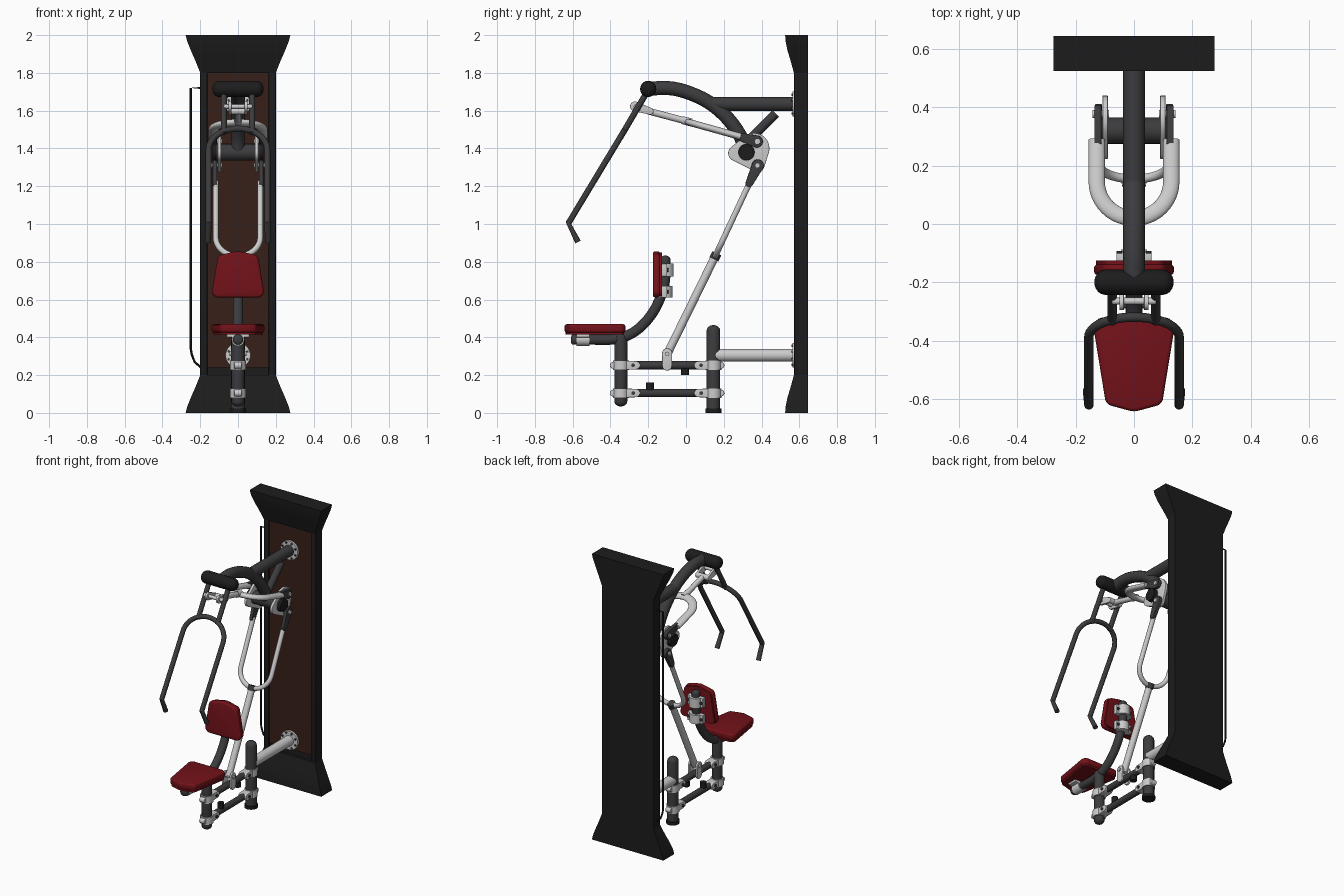
import bpy, bmesh, math
from mathutils import Vector
from mathutils.geometry import convex_hull_2d

if "Cube" in bpy.data.objects:
    bpy.data.objects.remove(bpy.data.objects["Cube"])


def material(name, r, g, b):
    m = bpy.data.materials.new(name)
    m.diffuse_color = (r, g, b, 1)
    m.use_nodes = True
    m.node_tree.nodes["Principled BSDF"].inputs["Base Color"].default_value = m.diffuse_color
    return m


LIGHT = material("light_grey", .62, .62, .62)
DARK = material("dark_grey", .045, .045, .048)
BLACK = material("black", .012, .012, .012)
RED = material("red", .17, .006, .01)
BROWN = material("brown", .04, .014, .009)


def finish(name, bm, mat):
    bmesh.ops.recalc_face_normals(bm, faces=bm.faces[:])
    me = bpy.data.meshes.new(name)
    bm.to_mesh(me)
    bm.free()
    me.materials.append(mat)
    ob = bpy.data.objects.new(name, me)
    bpy.context.collection.objects.link(ob)
    return ob


def loft(name, rings, mat, bevel=0):
    bm = bmesh.new()
    vs = [[bm.verts.new(p) for p in ring] for ring in rings]
    n = len(vs[0])
    for a, b in zip(vs, vs[1:]):
        for i in range(n):
            bm.faces.new((a[i], a[(i + 1) % n], b[(i + 1) % n], b[i]))
    bm.faces.new(vs[0][::-1])
    bm.faces.new(vs[-1])
    if bevel:
        bmesh.ops.recalc_face_normals(bm, faces=bm.faces[:])
        sharp = [e for e in bm.edges if e.calc_face_angle(0) > .7]
        bmesh.ops.bevel(bm, geom=sharp, offset=bevel, segments=3, affect='EDGES', profile=.5)
    return finish(name, bm, mat)


def tube(name, pts, r, mat, n=(1, 0, 0), rn=None, dome=(0, 0), seg=20):
    """Sweep an ellipse along a path; rn is the radius along n."""
    P = [Vector(p) for p in pts]
    T = [(P[min(i + 1, len(P) - 1)] - P[max(i - 1, 0)]).normalized() for i in range(len(P))]
    st = [(p, t, 1) for p, t in zip(P, T)]
    arc = [math.radians(a) for a in (20, 40, 60, 78)]
    if dome[0]:
        st = [(P[0] - T[0] * dome[0] * math.sin(a), T[0], math.cos(a)) for a in arc[::-1]] + st
    if dome[1]:
        st += [(P[-1] + T[-1] * dome[1] * math.sin(a), T[-1], math.cos(a)) for a in arc]
    n = Vector(n)
    if abs(T[0].dot(n)) > .95:
        n = Vector((0, 0, 1))
    rings = []
    for p, t, s in st:
        n = (n - t * n.dot(t)).normalized()
        b = t.cross(n)
        rings.append([p + s * (n * (rn or r) * math.cos(a) + b * r * math.sin(a))
                      for a in (2 * math.pi * k / seg for k in range(seg))])
    return loft(name, rings, mat)


def hull(name, circles, axis, a, b, mat, bevel=0):
    """Extruded convex outline around circles (u, v, r)."""
    pts = [Vector((u + r * math.cos(k * math.pi / 12), v + r * math.sin(k * math.pi / 12)))
           for u, v, r in circles for k in range(24)]
    out = [pts[i] for i in convex_hull_2d(pts)]
    put = {'x': lambda p, h: (h, p.x, p.y), 'y': lambda p, h: (p.x, h, p.y),
           'z': lambda p, h: (p.x, p.y, h)}[axis]
    return loft(name, [[put(p, h) for p in out] for h in (a, b)], mat, bevel)


def box(name, x0, x1, y0, y1, z0, z1, mat, bevel=0):
    return loft(name, [[(x0, y0, z), (x1, y0, z), (x1, y1, z), (x0, y1, z)] for z in (z0, z1)], mat, bevel)


def smooth(pts, n=6):
    """Catmull-Rom samples of (y, z) points on the plane x = 0."""
    P = [Vector((0, y, z)) for y, z in pts]
    P = [2 * P[0] - P[1]] + P + [2 * P[-1] - P[-2]]
    out = []
    for a, b, c, d in zip(P, P[1:], P[2:], P[3:]):
        for k in range(n):
            t = k / n
            out.append(.5 * (2 * b + (c - a) * t + (2 * a - 5 * b + 4 * c - d) * t * t
                             + (3 * b - a - 3 * c + d) * t ** 3))
    return out + [P[-2]]


def u_path(A, B, hw, c):
    """U in a tilted plane: legs start at A (y, z), apex at B."""
    A, B = Vector((0, *A)), Vector((0, *B))
    d = (B - A).normalized()
    L = (B - A).length
    arc = [A + d * (L - c + c * math.sin(t)) + Vector((-hw * math.cos(t), 0, 0))
           for t in (math.pi * k / 24 for k in range(25))]
    side = Vector((hw, 0, 0))
    return [A - side] + arc + [A + side], (0, -d.z, d.y)


# Column: slab, rails, panel and flared ends
box("column_slab", -.2, .2, .59, .645, .18, 1.84, BLACK)
box("column_panel", -.165, .165, .58, .592, .24, 1.81, BROWN)
for s in (-1, 1):
    box("column_rail", min(s * .162, s * .2), max(s * .162, s * .2), .572, .6, .18, 1.84, BLACK, .004)
flare = [(0, .277, .525), (.03, .27, .527), (.08, .25, .537), (.14, .224, .555), (.2, .2, .571)]
for name, f in (("column_base", lambda z: z), ("column_cap", lambda z: 2 - z)):
    loft(name, [[(-w, y, f(z)), (w, y, f(z)), (w, .645, f(z)), (-w, .645, f(z))] for z, w, y in flare], BLACK)
tube("side_rod", [(-.19, .61, 1.72), (-.25, .61, 1.72), (-.25, .61, .34), (-.245, .61, .31),
                  (-.23, .61, .27), (-.19, .61, .235)], .006, BLACK, n=(0, 1, 0), seg=8)

# Tubes fixed to the column, with bolted flanges
for name, z, y, r, mat in (("upper_support", 1.635, .13, .037, DARK), ("lower_support", .305, .145, .034, LIGHT)):
    tube(name, [(0, y, z), (0, .59, z)], r, mat)
    tube(name + "_flange", [(0, .565, z), (0, .585, z)], .066, LIGHT, seg=32)
    for k in range(8):
        a = k * math.pi / 4 + .39
        p = (.054 * math.cos(a), z + .054 * math.sin(a))
        tube("flange_bolt", [(p[0], .558, p[1]), (p[0], .57, p[1])], .007, DARK, seg=6)

# Overhead arm, brace, roller and pivot shaft
tube("overhead_arm", smooth([(-.2, 1.715), (-.1, 1.72), (0, 1.7), (.12, 1.645), (.22, 1.56), (.29, 1.46),
                             (.315, 1.38)]), .037, DARK)
tube("arm_brace", [(0, .31, 1.42), (0, .475, 1.585)], .024, DARK)
tube("top_roller", [(-.1, -.2, 1.715), (.1, -.2, 1.715)], .043, BLACK, dome=(.036, .036))
tube("pivot_shaft", [(-.115, .32, 1.38), (.115, .32, 1.38)], .045, DARK)

# Handles: arch with bent grips, hanging from two bars
arch, nrm = u_path((-.622, 1.005), (-.32, 1.505), .155, .13)
tube("handles", [(-.16, -.572, .905)] + arch + [(.16, -.572, .905)], .016, DARK, n=nrm)
for s in (-1, 1):
    tube("handle_hanger", [(s * .075, -.335, 1.48), (s * .075, -.2, 1.71)], .016, DARK)

# Upper link: fork, rod and front clevis
fork, nrm = u_path((.29, 1.462), (.02, 1.537), .128, .13)
tube("upper_link_fork", fork, .028, LIGHT, n=nrm, rn=.018)
tube("upper_link_rod", [(0, .03, 1.537), (0, -.2, 1.598)], .018, LIGHT)
tube("upper_link_sleeve", [(0, .03, 1.537), (0, -.02, 1.55)], .021, LIGHT)
tube("clevis_bar", [(-.045, -.19, 1.597), (.045, -.19, 1.597)], .018, LIGHT)
tube("clevis_pin", [(-.075, -.265, 1.622), (.075, -.265, 1.622)], .012, LIGHT)

# Lower link: fork, rod and sleeve
fork, nrm = u_path((.34, 1.225), (.155, .83), .118, .11)
tube("lower_link_fork", fork, .0155, LIGHT, n=nrm)
tube("lower_link_rod", [(0, .155, .83), (0, -.1, .31)], .022, LIGHT)
tube("lower_link_sleeve", [(0, .163, .845), (0, .148, .813)], .026, DARK)

# Paired parts of the pivot and links
for s in (-1, 1):
    hull("clevis_cheek", [(-.19, 1.597, .018), (-.27, 1.623, .026)], 'x', s * .035, s * .05, LIGHT, .002)
    hull("pivot_plate", [(.265, 1.375, .042), (.36, 1.4, .082), (.38, 1.31, .035)], 'x', s * .09, s * .108, LIGHT, .003)
    tube("pivot_cap", [(s * .108, .32, 1.38), (s * .135, .32, 1.38)], .043, BLACK, seg=12)
    hull("upper_link_end", [(.375, 1.437, .032), (.28, 1.464, .02)], 'x', s * .112, s * .136, DARK, .003)
    hull("lower_link_end", [(.38, 1.31, .032), (.335, 1.215, .02)], 'x', s * .11, s * .134, DARK, .003)
    for z in (1.437, 1.31):
        tube("link_bolt", [(s * .085, .378, z), (s * .143, .378, z)], .014, LIGHT, seg=12)
    hull("rod_bracket", [(-.1, .25, .026), (-.1, .315, .027)], 'x', s * .022, s * .036, LIGHT, .003)
    tube("rod_bracket_bolt", [(0, -.1, .312), (s * .044, -.1, .312)], .012, LIGHT, seg=12)

# Base frame: posts, bars, clamps and stops
tube("front_post", [(0, -.345, .06), (0, -.345, .4)], .034, DARK, dome=(.026, .026))
tube("rear_post", [(0, .145, .01), (0, .145, .435)], .036, DARK, dome=(0, .03))
tube("rear_foot", [(0, .145, 0), (0, .145, .022)], .043, BLACK)
for z in (.252, .105):
    tube("base_bar", [(0, -.345, z), (0, .145, z)], .022, DARK)
    for y, d in ((-.345, 1), (.145, -1)):
        tube("post_clamp", [(0, y, z - .025), (0, y, z + .025)], .042, LIGHT, seg=24)
        hull("clamp_tongue", [(y, z, .025), (y + d * .08, z, .022)], 'x', -.03, .03, LIGHT, .003)
        hull("clamp_back", [(y, z, .025), (y - d * .04, z, .018)], 'x', -.02, .02, LIGHT, .003)
        tube("clamp_bolt", [(-.037, y + d * .065, z), (.037, y + d * .065, z)], .01, DARK, seg=12)
tube("lower_stop", [(0, -.19, .12), (0, -.19, .16)], .021, BLACK)
tube("upper_stop", [(0, -.005, .235), (0, -.005, .2)], .021, BLACK)

# Seat frame
tube("seat_frame", smooth([(-.6, .388), (-.5, .388), (-.4, .388), (-.32, .405), (-.24, .455), (-.17, .54),
                           (-.125, .64), (-.11, .72), (-.11, .815)]), .027, DARK, dome=(.01, .018))

# Seat and backrest cushions on backing boards
seat = [(-.105, -.355, .034), (.105, -.355, .034), (-.07, -.595, .03), (.07, -.595, .03), (0, -.585, .058)]
hull("seat", seat, 'z', .425, .47, RED, .012)
hull("seat_board", [(u, v, r - .006) for u, v, r in seat], 'z', .414, .428, RED)
back = [(-.103, .645, .034), (.103, .645, .034), (-.075, .805, .035), (.075, .805, .035), (0, .76, .095)]
hull("backrest", back, 'y', -.175, -.138, RED, .012)
hull("backrest_board", [(u, v, r - .006) for u, v, r in back], 'y', -.14, -.126, RED)

# Cushion brackets
tube("seat_bracket_band", [(0, -.58, .388), (0, -.51, .388)], .034, LIGHT)
box("seat_bracket_plate", -.06, .06, -.58, -.51, .4, .416, LIGHT, .003)
for y, z0, z1 in ((-.108, .722, .79), (-.115, .61, .672)):
    tube("back_bracket_band", [(0, y, z0), (0, y, z1)], .043, LIGHT)
    box("back_bracket_plate", -.06, .06, -.128, -.1, z0, z1, LIGHT, .004)
    for s in (-1, 1):
        tube("bracket_bolt", [(s * .05, -.102, (z0 + z1) / 2), (s * .05, -.092, (z0 + z1) / 2)], .01, DARK, seg=8)

bpy.ops.object.select_all(action='SELECT')
bpy.context.view_layer.objects.active = bpy.context.selected_objects[0]
bpy.ops.object.shade_smooth_by_angle(angle=math.radians(35))
